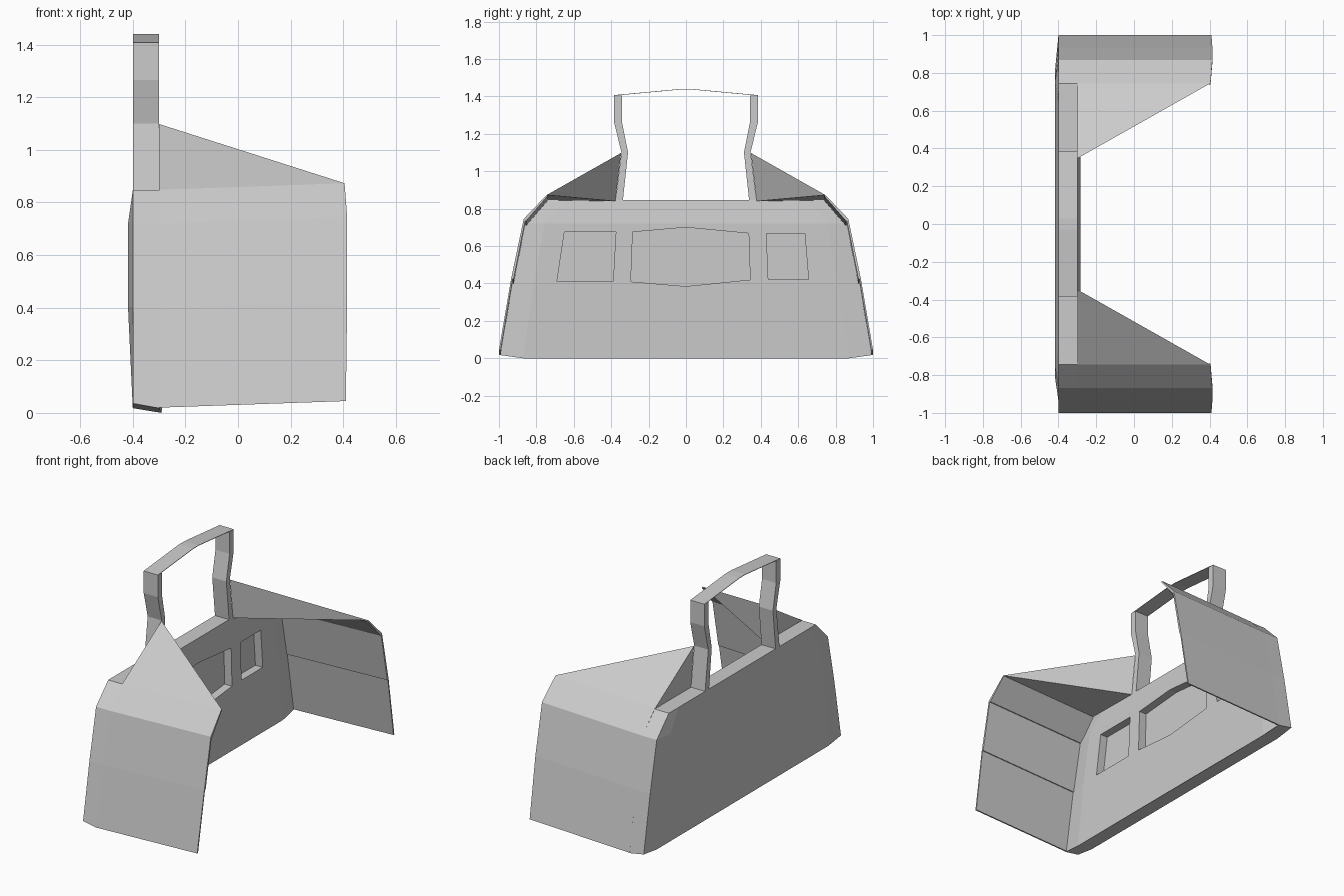
import bpy, bmesh

if "Cube" in bpy.data.objects:
    bpy.data.objects.remove(bpy.data.objects["Cube"])


def finish(name, bm):
    bmesh.ops.recalc_face_normals(bm, faces=bm.faces)
    mesh = bpy.data.meshes.new(name)
    bm.to_mesh(mesh)
    bm.free()
    obj = bpy.data.objects.new(name, mesh)
    bpy.context.collection.objects.link(obj)
    return obj


def loft(name, rings):
    """Skin closed rings of equal length and cap both ends."""
    bm = bmesh.new()
    loops = [[bm.verts.new(p) for p in ring] for ring in rings]
    n = len(loops[0])
    for a, b in zip(loops, loops[1:]):
        for i in range(n):
            j = (i + 1) % n
            bm.faces.new((a[i], a[j], b[j], b[i]))
    bm.faces.new(loops[0])
    bm.faces.new(loops[-1])
    return finish(name, bm)


# Thick back panel: rows of (half width, z, mid back x, mid front x)
rows = [(1.0, 0.0, -0.40, -0.29), (0.935, 0.4, -0.418, -0.283),
        (0.868, 0.72, -0.418, -0.283), (0.745, 0.845, -0.40, -0.30)]
rings = []
for k, (w, z, back, front) in enumerate(rows):
    lift = 0.018 if k == 0 else 0      # the underside curls up at ends and back
    cols = [(-w, lift), (-0.87 * w, 0), (0.87 * w, 0), (w, lift)]
    ring = [(-0.30 if abs(y) == w else front, y, z + dz) for y, dz in cols]
    ring += [(-0.40 if abs(y) == w else back, y, z + dz + lift) for y, dz in reversed(cols)]
    rings.append(ring)
panel = loft("back_panel", rings)

# Three window recesses cut into the inner face
recesses = [
    [(-0.69, 0.41), (-0.39, 0.41), (-0.375, 0.675), (-0.65, 0.675)],
    [(-0.295, 0.41), (0, 0.385), (0.343, 0.42), (0.335, 0.668), (0, 0.70), (-0.285, 0.675)],
    [(0.44, 0.422), (0.655, 0.422), (0.635, 0.668), (0.43, 0.668)],
]
for outline in recesses:
    cutter = loft("recess_cutter", [[(x, y, z) for y, z in outline] for x in (-0.335, -0.2)])
    cutter.hide_render = True
    mod = panel.modifiers.new("recess", 'BOOLEAN')
    mod.operation, mod.solver, mod.object = 'DIFFERENCE', 'EXACT', cutter
    bpy.context.view_layer.objects.active = panel
    bpy.ops.object.modifier_apply(modifier=mod.name)
    bpy.data.objects.remove(cutter)

# Side wall section (y, z, front x): outside going up, stepped inside going down
section = [(1.0, 0.02, 0.41), (0.935, 0.4, 0.415), (0.868, 0.72, 0.415), (0.745, 0.848, 0.405),
           (0.739, 0.843, 0.405), (0.854, 0.71, 0.415), (0.860, 0.71, 0.415),
           (0.921, 0.4, 0.415), (0.927, 0.4, 0.415), (0.991, 0.02, 0.41)]
# Roll bar leg section: (outer y, inner y, z)
leg = [(0.378, 0.338, 0.84), (0.345, 0.31, 1.1), (0.385, 0.343, 1.265), (0.385, 0.343, 1.405)]

for s, side in ((1, "left"), (-1, "right")):
    loft(side + "_wall", [[(-0.30, s * y, z) for y, z, x in section],
                          [(x, s * y, z + 0.025) for y, z, x in section]])

    # Sloping wedge from the wall top up to the bar
    bm = bmesh.new()
    a, b, c, d = [bm.verts.new((x, s * y, z)) for x, y, z in (
        (0.405, 0.745, 0.873), (-0.30, 0.347, 1.098), (-0.30, 0.745, 0.846), (-0.30, 0.378, 0.84))]
    for tri in ((a, b, c), (a, b, d), (a, c, d), (b, c, d)):
        bm.faces.new(tri)
    finish(side + "_wedge", bm)

    # Kinked bar leg
    loft(side + "_bar_leg", [[(-0.40, s * o, z), (-0.30, s * o, z), (-0.30, s * i, z), (-0.40, s * i, z)]
                             for o, i, z in leg])

# Thin peaked strip across the top of the bar
loft("bar_top", [[(-0.40, y, z), (-0.30, y, z), (-0.30, y, z - 0.003), (-0.40, y, z - 0.003)]
                 for y, z in ((-0.385, 1.407), (-0.03, 1.44), (0.03, 1.44), (0.385, 1.407))])
